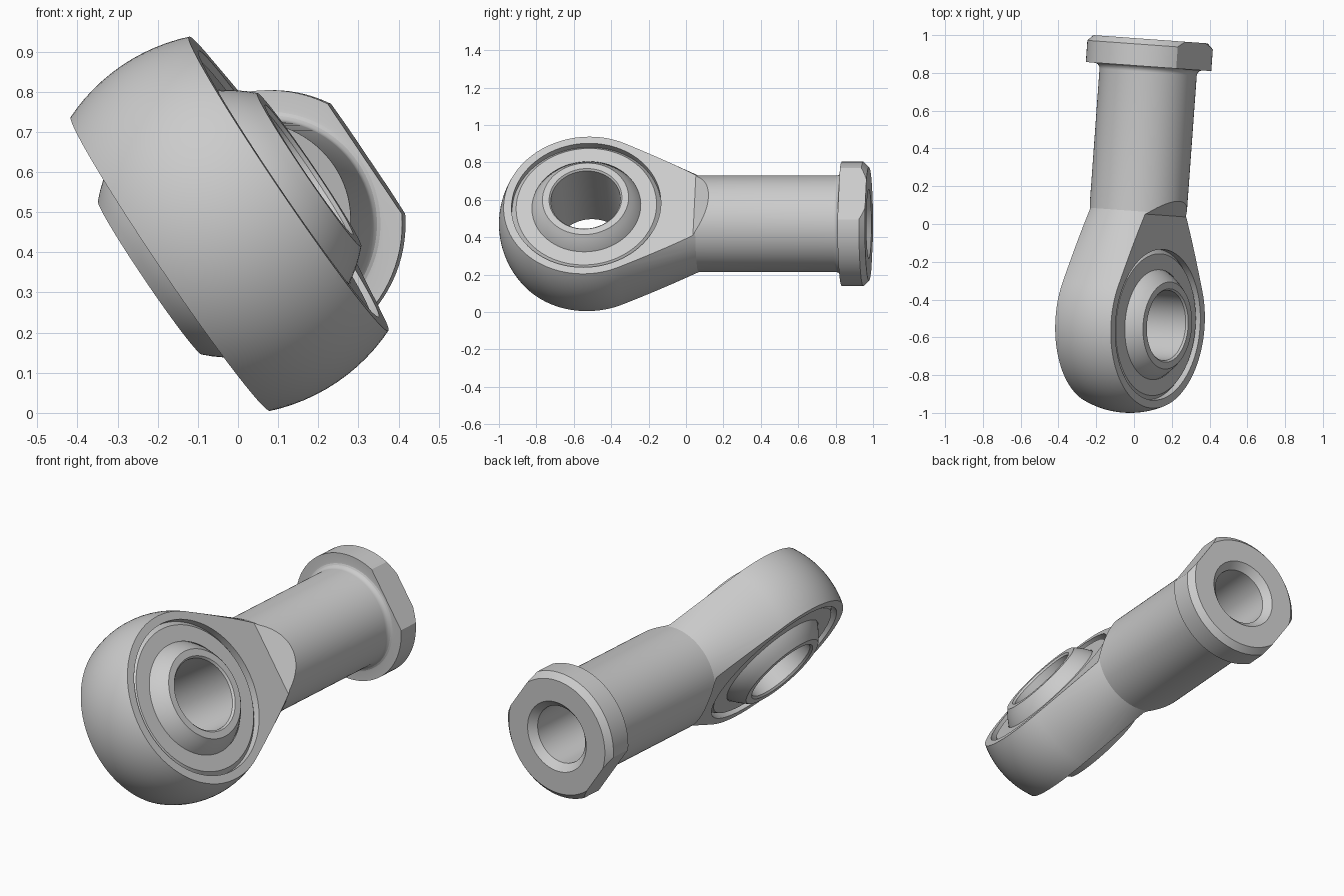
import bpy, bmesh
from math import sin, cos, radians, sqrt
from mathutils import Vector, Matrix

if "Cube" in bpy.data.objects:
    bpy.data.objects.remove(bpy.data.objects["Cube"])

# Local frame: X = bearing axis, Y = shank axis, origin = ball centre
D = Vector((0.072, 0.997, 0)).normalized()
A = Vector((0.828, -0.06, 0.561))
A = (A - D * A.dot(D)).normalized()
U = A.cross(D)
FRAME = Matrix.Translation((-0.021, -0.523, 0.471)) @ Matrix((A, D, U)).transposed().to_4x4()


def make(name, bm):
    bmesh.ops.remove_doubles(bm, verts=bm.verts, dist=1e-5)
    bmesh.ops.recalc_face_normals(bm, faces=bm.faces)
    me = bpy.data.meshes.new(name)
    bm.to_mesh(me)
    bm.free()
    ob = bpy.data.objects.new(name, me)
    bpy.context.collection.objects.link(ob)
    ob.matrix_world = FRAME
    return ob


def revolve(name, profile, axis, closed, steps=96):
    """profile = (position along axis, radius)"""
    bm = bmesh.new()
    pts = [(p, r, 0) if axis == 'X' else (r, p, 0) for p, r in profile]
    vs = [bm.verts.new(p) for p in pts]
    n = len(vs)
    es = [bm.edges.new((vs[i], vs[(i + 1) % n])) for i in range(n if closed else n - 1)]
    ax = (1, 0, 0) if axis == 'X' else (0, 1, 0)
    bmesh.ops.spin(bm, geom=vs + es, cent=(0, 0, 0), axis=ax, angle=radians(360), steps=steps)
    return make(name, bm)


def prism(name, poly):
    bm = bmesh.new()
    f = bm.faces.new([bm.verts.new((x, y, -0.7)) for x, y in poly])
    r = bmesh.ops.extrude_face_region(bm, geom=[f])
    bmesh.ops.translate(bm, vec=(0, 0, 1.4), verts=[v for v in r['geom'] if isinstance(v, bmesh.types.BMVert)])
    return make(name, bm)


def cut(ob, cutter):
    cutter.hide_render = True
    m = ob.modifiers.new("cut", 'BOOLEAN')
    m.operation, m.solver, m.object = 'DIFFERENCE', 'EXACT', cutter
    bpy.context.view_layer.objects.active = ob
    bpy.ops.object.modifier_apply(modifier=m.name)
    bpy.data.objects.remove(cutter)


def smooth(ob, deg):
    bpy.ops.object.select_all(action='DESELECT')
    ob.select_set(True)
    bpy.context.view_layer.objects.active = ob
    bpy.ops.object.shade_smooth_by_angle(angle=radians(deg))


# Housing: round head, tapered neck, shank, fillet, collar and blind bore
R, r_sh, end = 0.477, 0.258, 1.505
head = [(-R * cos(radians(a)), R * sin(radians(a))) for a in [i * 114.2 / 38 for i in range(39)]]
head[0] = (-R, 0)
fillet = [(1.33 + 0.03 * sin(radians(a)), r_sh + 0.03 * (1 - cos(radians(a)))) for a in range(0, 91, 18)]
profile = head + [(0.592, r_sh)] + fillet + [
    (1.36, 0.333), (end - 0.03, 0.333), (end, 0.303),
    (end, 0.185), (end - 0.035, 0.15), (0.72, 0.15), (0.64, 0)]
housing = revolve("housing", profile, 'Y', False)

# Side faces with sloped run-outs, and wrench flats on the collar
for s in (1, -1):
    cut(housing, prism("side_cutter", [(s * x, y) for x, y in
        [(0.178, -1), (0.178, 0.58), (0.278, 0.68), (0.7, 0.68), (0.7, -1)]]))
    cut(housing, prism("flat_cutter", [(s * x, y) for x, y in
        [(0.289, 1.3), (0.289, 1.7), (0.7, 1.7), (0.7, 1.3)]]))
cut(housing, revolve("bore_cutter", [(-0.4, 0), (-0.4, 0.4), (0.4, 0.4), (0.4, 0)], 'X', False))
smooth(housing, 18)

# Outer race with a spherical seat
rb = 0.333
seat = rb + 0.002
seat_pts = [(x, sqrt(seat ** 2 - x ** 2)) for x in [0.165 - 0.33 * i / 16 for i in range(17)]]
race = revolve("race", [(-0.165, 0.376), (-0.14, 0.3995), (0.14, 0.3995), (0.165, 0.376)] + seat_pts, 'X', True)
smooth(race, 25)

# Ball with flat ends and a through bore
h = 0.24
ball_pts = [(x, sqrt(rb ** 2 - x ** 2)) for x in [h - 2 * h * i / 24 for i in range(25)]]
ball = revolve("ball", [(-h, 0.195), (-h + 0.01, 0.186), (h - 0.01, 0.186), (h, 0.195)] + ball_pts, 'X', True)
smooth(ball, 25)
